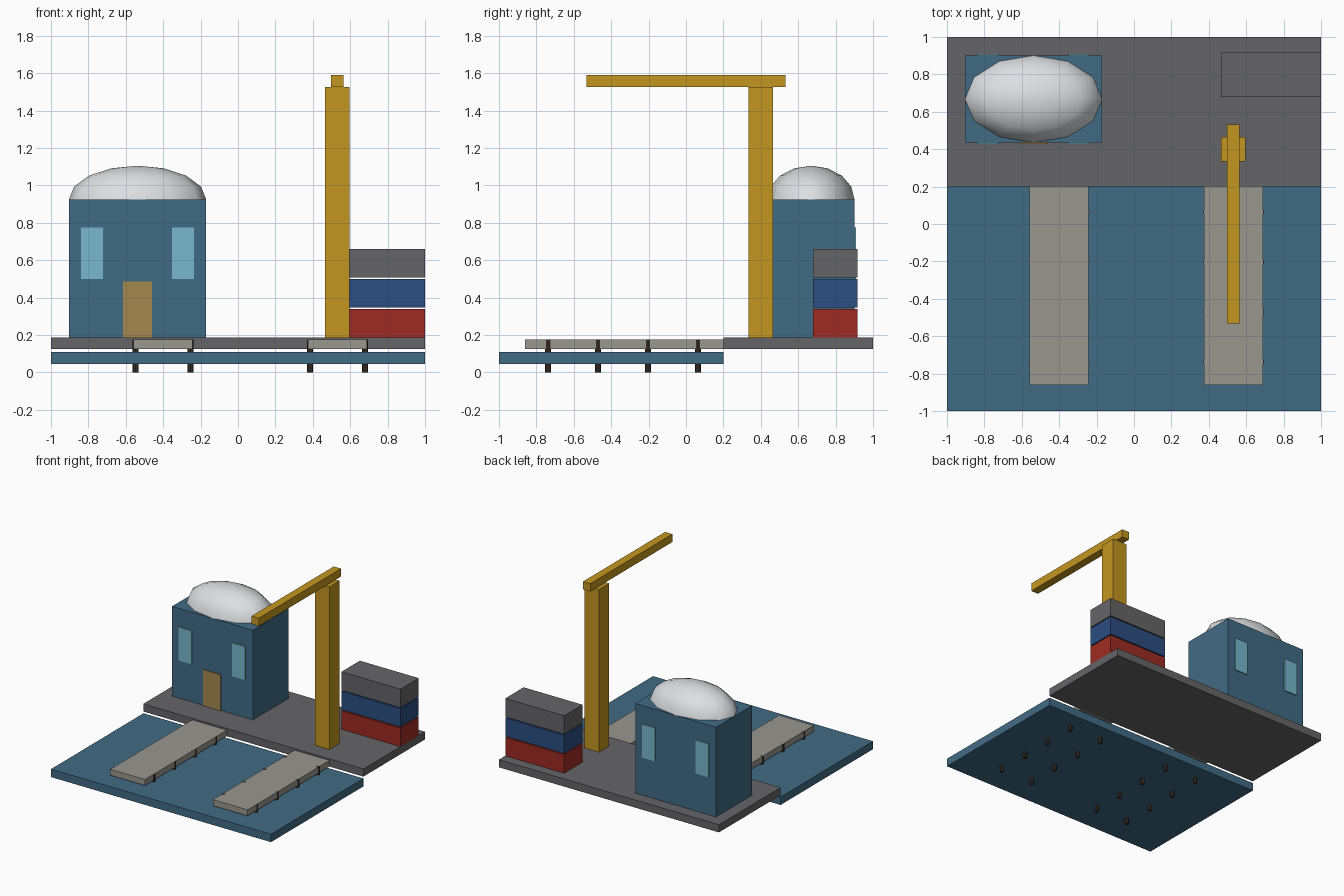
import bpy
import bmesh
from mathutils import Matrix, Vector

old = bpy.data.objects.get("Cube")
if old:
    bpy.data.objects.remove(old, do_unlink=True)


def material(name, r, g, b):
    m = bpy.data.materials.new(name)
    m.use_nodes = True
    m.diffuse_color = (r, g, b, 1)
    bsdf = next(n for n in m.node_tree.nodes if n.type == "BSDF_PRINCIPLED")
    bsdf.inputs["Base Color"].default_value = (r, g, b, 1)
    return m


TEAL = material("teal_blue", 0.053, 0.147, 0.235)
GREY = material("concrete_grey", 0.13, 0.13, 0.137)
YELLOW = material("crane_yellow", 0.552, 0.305, 0.014)
RED = material("container_red", 0.342, 0.024, 0.016)
BLUE = material("container_blue", 0.025, 0.076, 0.223)
STONE = material("pier_stone", 0.314, 0.309, 0.275)
GLASS = material("window_blue", 0.188, 0.479, 0.604)
WOOD = material("door_tan", 0.376, 0.25, 0.08)
WHITE = material("dome_white", 0.72, 0.74, 0.76)
BROWN = material("post_brown", 0.048, 0.03, 0.019)


def finish(name, bm, mat):
    mesh = bpy.data.meshes.new(name)
    bm.to_mesh(mesh)
    bm.free()
    mesh.materials.append(mat)
    obj = bpy.data.objects.new(name, mesh)
    bpy.context.collection.objects.link(obj)
    return obj


def box(name, mat, x, y, z):
    """Box from (min, max) ranges along each axis."""
    lo, hi = Vector((x[0], y[0], z[0])), Vector((x[1], y[1], z[1]))
    bm = bmesh.new()
    bmesh.ops.create_cube(bm, size=1, matrix=Matrix.LocRotScale((lo + hi) / 2, None, hi - lo))
    return finish(name, bm, mat)


def around(centre, half):
    return (centre - half, centre + half)


DECK = 0.188

# Water and quay
box("water", TEAL, (-1, 1), (-1, 0.2), (0.045, 0.11))
box("quay", GREY, (-1, 1), (0.2, 1), (0.125, DECK))

# Piers on round posts
for side, px in (("right", -0.4), ("left", 0.533)):
    box(f"pier_{side}", STONE, around(px, 0.158), (-0.862, 0.2), (0.125, 0.175))
    bm = bmesh.new()
    for sx in (-1, 1):
        for row in range(4):
            centre = (px + sx * 0.147, -0.737 + row * 0.267, 0.0875)
            bmesh.ops.create_cone(bm, cap_ends=True, segments=8, radius1=0.016, radius2=0.016,
                                  depth=0.175, matrix=Matrix.Translation(centre))
    finish(f"posts_{side}", bm, BROWN)

# Harbour building
BX, BY, ROOF = -0.537, 0.668, 0.925
box("building", TEAL, around(BX, 0.367), around(BY, 0.233), (DECK, ROOF))
box("door", WOOD, around(BX, 0.078), (0.427, 0.436), (DECK, 0.485))
for face, wy in (("front", (0.427, 0.436)), ("back", (0.9, 0.909))):
    for side, sx in (("right", -1), ("left", 1)):
        box(f"window_{face}_{side}", GLASS, around(BX + sx * 0.243, 0.059), wy, (0.5, 0.775))

# Roof dome: upper half of a squashed sphere
bm = bmesh.new()
bmesh.ops.create_uvsphere(bm, u_segments=12, v_segments=8, radius=1)
bmesh.ops.delete(bm, geom=[v for v in bm.verts if v.co.z < -0.01], context="VERTS")
bmesh.ops.transform(bm, verts=bm.verts,
                    matrix=Matrix.LocRotScale((BX, BY, ROOF), None, (0.367, 0.233, 0.18)))
for f in bm.faces:
    f.smooth = True
finish("dome", bm, WHITE)

# Crane
box("crane_tower", YELLOW, around(0.53, 0.066), around(0.4, 0.066), (DECK, 1.525))
box("crane_arm", YELLOW, around(0.53, 0.033), around(0, 0.533), (1.525, 1.59))

# Stacked containers
for i, (label, mat) in enumerate((("bottom", RED), ("middle", BLUE), ("top", GREY))):
    z = DECK + i * 0.16
    box(f"container_{label}", mat, (0.465, 1), (0.68, 0.918), (z, z + 0.152))
